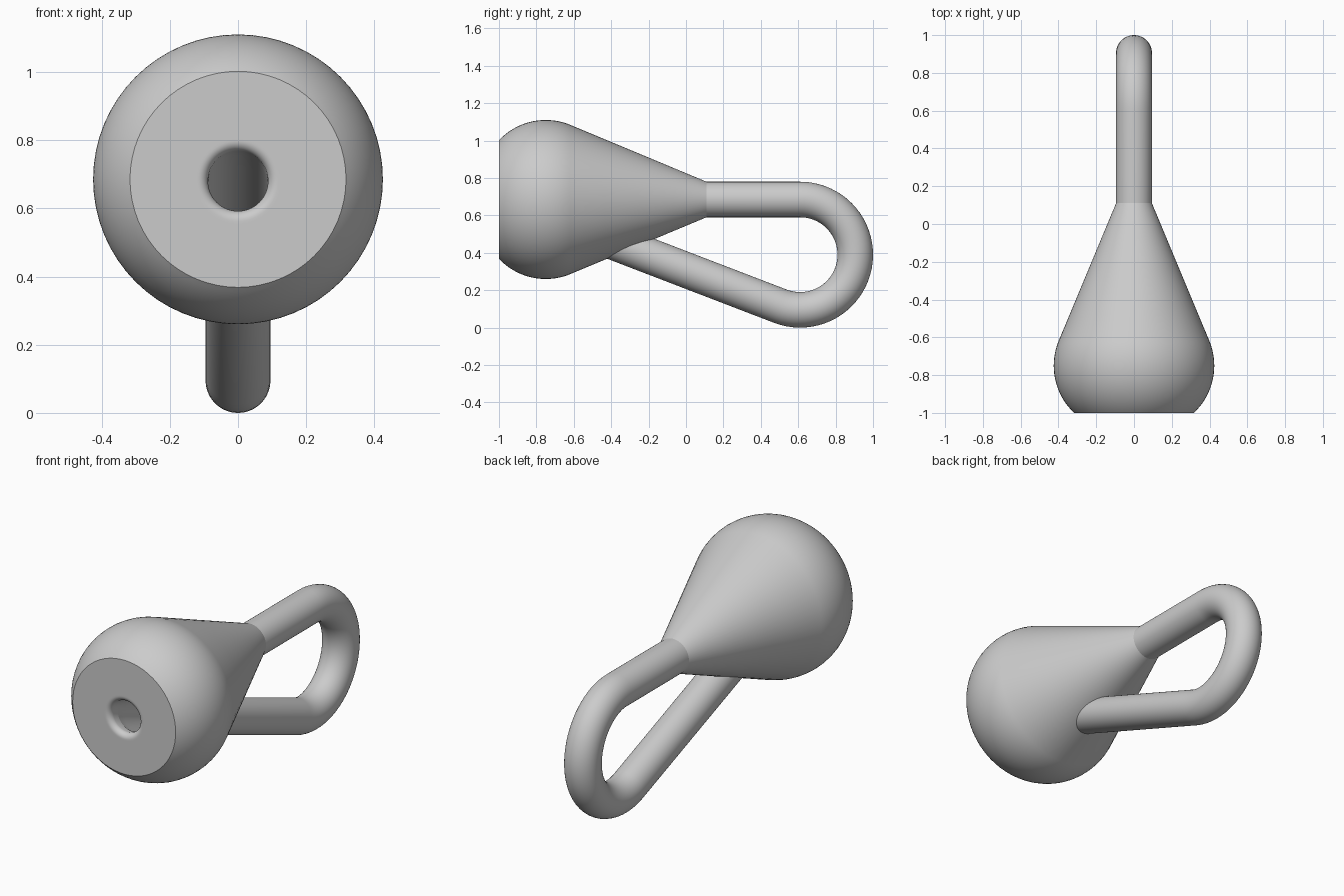
import bpy
import math

cube = bpy.data.objects.get("Cube")
if cube:
    bpy.data.objects.remove(cube, do_unlink=True)

grey = bpy.data.materials.new("plain grey")
grey.use_nodes = True
COLOUR = (0.6, 0.6, 0.6, 1)
grey.diffuse_color = COLOUR
grey.node_tree.nodes["Principled BSDF"].inputs["Base Color"].default_value = COLOUR

SIDES = 64
AXIS_Z = 0.685
TUBE_R = 0.095


def loft(name, rings, flip=False):
    """Skin circular rings (y, z, tilt, radius) lying along the x = 0 plane."""
    verts, faces = [], []
    for y, z, tilt, r in rings:
        for k in range(SIDES):
            a = math.tau * k / SIDES
            up = r * math.sin(a)
            verts.append((r * math.cos(a), y + up * math.sin(tilt), z + up * math.cos(tilt)))
    for i in range(len(rings) - 1):
        for k in range(SIDES):
            n = (k + 1) % SIDES
            low, high = i * SIDES, (i + 1) * SIDES
            quad = (low + k, high + k, high + n, low + n)
            faces.append(quad[::-1] if flip else quad)
    mesh = bpy.data.meshes.new(name)
    mesh.from_pydata(verts, [], faces)
    mesh.materials.append(grey)
    obj = bpy.data.objects.new(name, mesh)
    bpy.context.collection.objects.link(obj)
    bpy.ops.object.select_all(action='DESELECT')
    obj.select_set(True)
    bpy.context.view_layer.objects.active = obj
    bpy.ops.object.shade_smooth_by_angle(angle=math.radians(35))
    return obj


# Bulb: rounded belly running tangentially into the cone of the neck
ARC = 0.343
start, end = -math.asin(0.25 / ARC), math.radians(22.6)
belly = []
for i in range(25):
    t = start + (end - start) * i / 24
    belly.append((-0.75 + ARC * math.sin(t), AXIS_Z, 0, 0.082 + ARC * math.cos(t)))
y0, r0 = belly[-1][0], belly[-1][3]
cone = [(y0 + (0.11 - y0) * f, AXIS_Z, 0, r0 + (TUBE_R - r0) * f)
        for f in (0.25, 0.5, 0.75, 1)]
loft("bulb_body", belly + cone)

# Handle: straight out, round the bend, then back up through the bulb wall
BEND = 0.295
turn = math.radians(201)
handle = [(0.11, AXIS_Z, 0, TUBE_R)]
for i in range(41):
    t = turn * i / 40
    handle.append((0.61 + BEND * math.sin(t), 0.39 + BEND * math.cos(t), t, TUBE_R))
y1, z1 = handle[-1][:2]
slope = math.tan(turn - math.pi)
handle.append((-0.85, z1 + (y1 + 0.85) * slope, turn, TUBE_R))
mouth = (-0.93, 0.668, math.pi, 0.088)
handle.append(mouth)
loft("handle_tube", handle)

# Front: the tube flares through a rounded lip into the flat face
lip = [mouth]
for i in range(9):
    t = math.pi / 2 * i / 8
    lip.append((-0.97 - 0.03 * math.sin(t), 0.68, math.pi, 0.118 - 0.03 * math.cos(t)))
lip.append((-1, 0.68, math.pi, 0.125))
lip.append((-1, AXIS_Z, math.pi, belly[0][3]))
loft("front_face", lip, flip=True)
